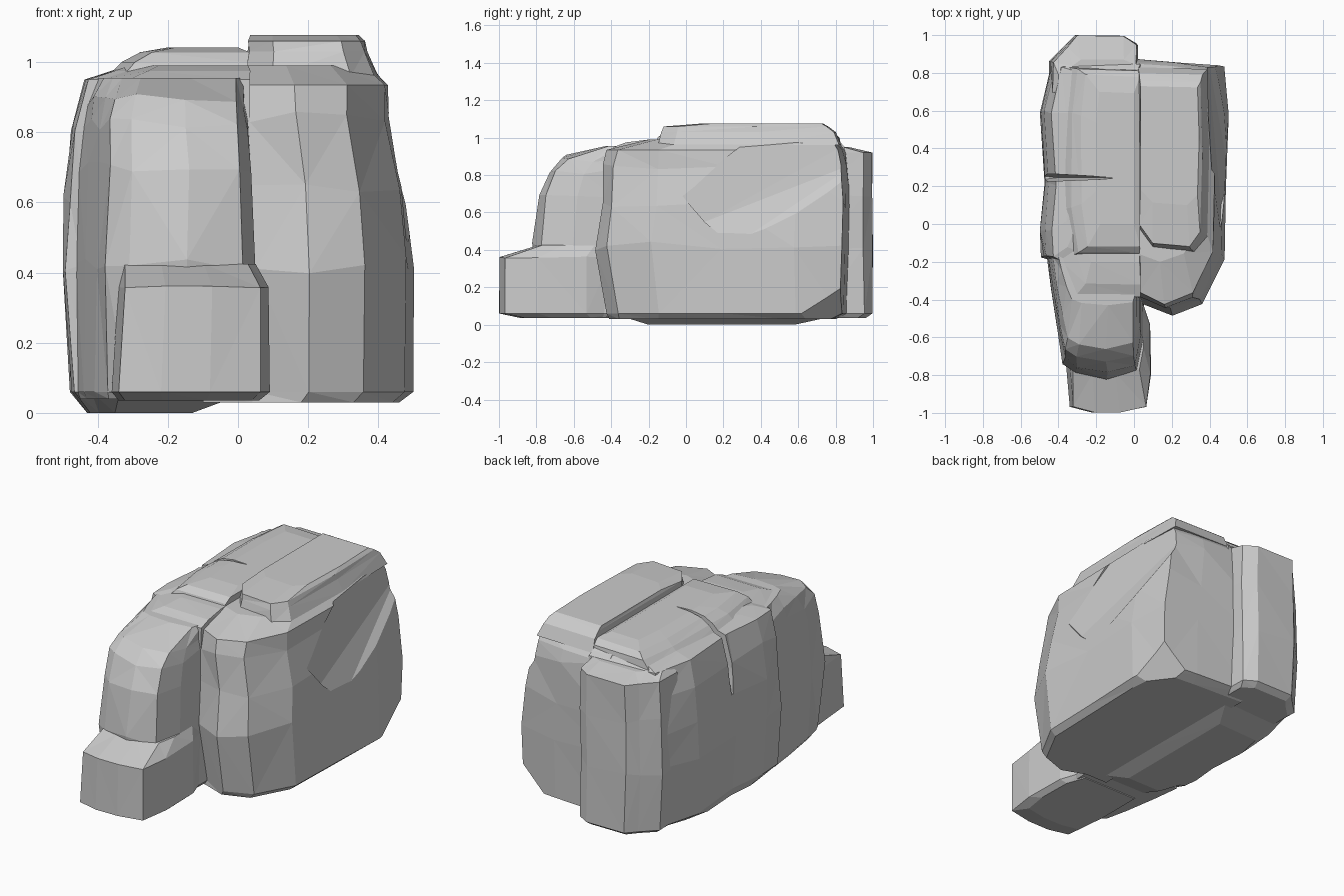
import bpy, bmesh, random
from mathutils import Vector

random.seed(4)


def finish(name, bm):
    bmesh.ops.recalc_face_normals(bm, faces=bm.faces[:])
    me = bpy.data.meshes.new(name)
    bm.to_mesh(me)
    bm.free()
    ob = bpy.data.objects.new(name, me)
    bpy.context.collection.objects.link(ob)
    return ob


def rock(name, outline, levels, jitter=0.006):
    """Loft a plan outline through levels (z, x0, x1, y0, y1), chipping the middle rings."""
    bm = bmesh.new()
    xs, ys = zip(*outline)
    ax, bx, ay, by = min(xs), max(xs), min(ys), max(ys)
    rings = []
    for i, (z, x0, x1, y0, y1) in enumerate(levels):
        j = jitter if 0 < i < len(levels) - 1 else 0
        ring = []
        for x, y in outline:
            p = Vector((x0 + (x - ax) / (bx - ax) * (x1 - x0),
                        y0 + (y - ay) / (by - ay) * (y1 - y0), z))
            p += Vector([random.uniform(-j, j) for _ in range(2)] + [0])
            if 0.2 < z < 0.9:
                p.z += random.uniform(-4 * j, 4 * j)
            ring.append(bm.verts.new(p))
        rings.append(ring)
    n = len(outline)
    for a, b in zip(rings, rings[1:]):
        for k in range(n):
            bm.faces.new((a[k], a[(k + 1) % n], b[(k + 1) % n], b[k]))
    bm.faces.new(rings[0])
    bm.faces.new(rings[-1])
    bmesh.ops.triangulate(bm, faces=bm.faces[:])
    return finish(name, bm)


def carve(target, points):
    """Cut the convex hull of the points out of a rock."""
    bm = bmesh.new()
    for p in points:
        bm.verts.new(p)
    bmesh.ops.convex_hull(bm, input=bm.verts[:])
    loose = [v for v in bm.verts if not v.link_faces]
    bmesh.ops.delete(bm, geom=loose, context='VERTS')
    cutter = finish("cutter", bm)
    cutter.hide_render = True
    mod = target.modifiers.new("carve", 'BOOLEAN')
    mod.operation, mod.solver, mod.object = 'DIFFERENCE', 'EXACT', cutter
    bpy.context.view_layer.objects.active = target
    bpy.ops.object.modifier_apply(modifier=mod.name)
    bpy.data.objects.remove(cutter)


# Right half of the boulder
right_body = rock("right_rock",
    [(-.1, -.42), (.05, -.42), (.2, -.48), (.36, -.42), (.48, -.18), (.49, .2),
     (.5, .6), (.475, .86), (.25, .88), (-.1, .90)],
    [(.03, -.1, .46, -.41, .80), (.06, -.1, .495, -.42, .86), (.42, -.1, .50, -.48, .875),
     (.64, -.1, .475, -.45, .88), (.85, -.1, .44, -.44, .87), (.935, -.1, .43, -.42, .85),
     (.99, -.1, .375, -.20, .81)])

# Left half of the boulder
left_body = rock("left_rock",
    [(.03, -.39), (-.36, -.39), (-.44, -.19), (-.485, -.17), (-.5, -.03), (-.475, .22),
     (-.5, .6), (-.44, .85), (.03, .87)],
    [(0, -.43, -.13, -.20, .58), (.06, -.475, .03, -.39, .85), (.40, -.503, .03, -.39, .86),
     (.60, -.493, .03, -.39, .86), (.82, -.475, .03, -.39, .86), (.95, -.44, .03, -.39, .85),
     (.975, -.36, .03, -.32, .83), (.99, -.32, .03, -.20, .81)])

# Cap slabs on top
left_slab = rock("left_top_slab",
    [(.03, -.14), (-.30, -.14), (-.34, .1), (-.34, .6), (-.31, .83), (.03, .82)],
    [(.95, -.38, .03, -.17, .83), (1.00, -.33, .03, -.15, .82),
     (1.028, -.28, .03, -.12, .79), (1.042, -.20, .0, .0, .70)], 0.003)
right_slab = rock("right_top_slab",
    [(.03, .0), (.1, -.1), (.3, -.12), (.36, -.04), (.37, .4), (.36, .8), (.03, .81)],
    [(.96, .02, .40, -.15, .83), (1.03, .03, .37, -.13, .80),
     (1.06, .03, .36, -.12, .76), (1.077, .035, .345, .10, .73)], 0.003)

# Stepped blocks at the front left
rock("front_block",
    [(.03, -.17), (.03, -.4), (.025, -.6), (.0, -.78), (-.15, -.82), (-.31, -.79),
     (-.37, -.74), (-.40, -.58), (-.43, -.36), (-.45, -.17)],
    [(.04, -.45, .04, -.74, -.17), (.06, -.46, .05, -.76, -.17), (.42, -.46, .05, -.82, -.17),
     (.70, -.45, .04, -.785, -.17), (.82, -.44, .03, -.73, -.17), (.89, -.425, .02, -.66, -.17),
     (.955, -.40, .02, -.43, -.17)], 0.005)
rock("front_step",
    [(.04, -.42), (.085, -.55), (.09, -.8), (.065, -.97), (-.08, -1), (-.22, -1),
     (-.34, -.97), (-.36, -.75), (-.36, -.42)],
    [(.035, -.34, .06, -.88, -.4), (.06, -.36, .09, -.998, -.4),
     (.36, -.34, .088, -.998, -.4), (.425, -.34, .05, -.79, -.4)], 0.001)

# Column at the back left
rock("back_column",
    [(.02, .7), (.02, .95), (-.05, 1), (-.30, 1), (-.35, .94), (-.43, .86), (-.43, .7)],
    [(.035, -.40, .0, .7, .96), (.06, -.43, .02, .7, 1), (.4, -.45, .015, .7, 1),
     (.7, -.44, .02, .7, .998), (.92, -.43, .01, .7, .995), (.95, -.40, .01, .7, .87)], 0.004)

# Slanting ledge broken out of the right side
ledge = [(.46, .1, .55), (.385, .92, .87), (.37, .92, 1.0), (.41, .3, .96), (.455, -.03, .70),
         (.505, .25, .42), (.50, .92, .69)]
carve(right_body, ledge + [(.65, y, z) for _, y, z in ledge])

# Broken-off lower back corner
carve(right_body, [(.52, .48, -.02), (.52, .93, .32), (.18, .93, -.02), (.52, .93, -.02)])

# Crack across the left shoulder
crack = [(-.1, .24, 1.1), (-.1, .245, 1.02), (-.6, .22, 1.1), (-.6, .28, 1.1),
         (-.41, .245, .63), (-.6, .22, .62), (-.6, .27, .62)]
for part in (left_body, left_slab):
    carve(part, crack)
